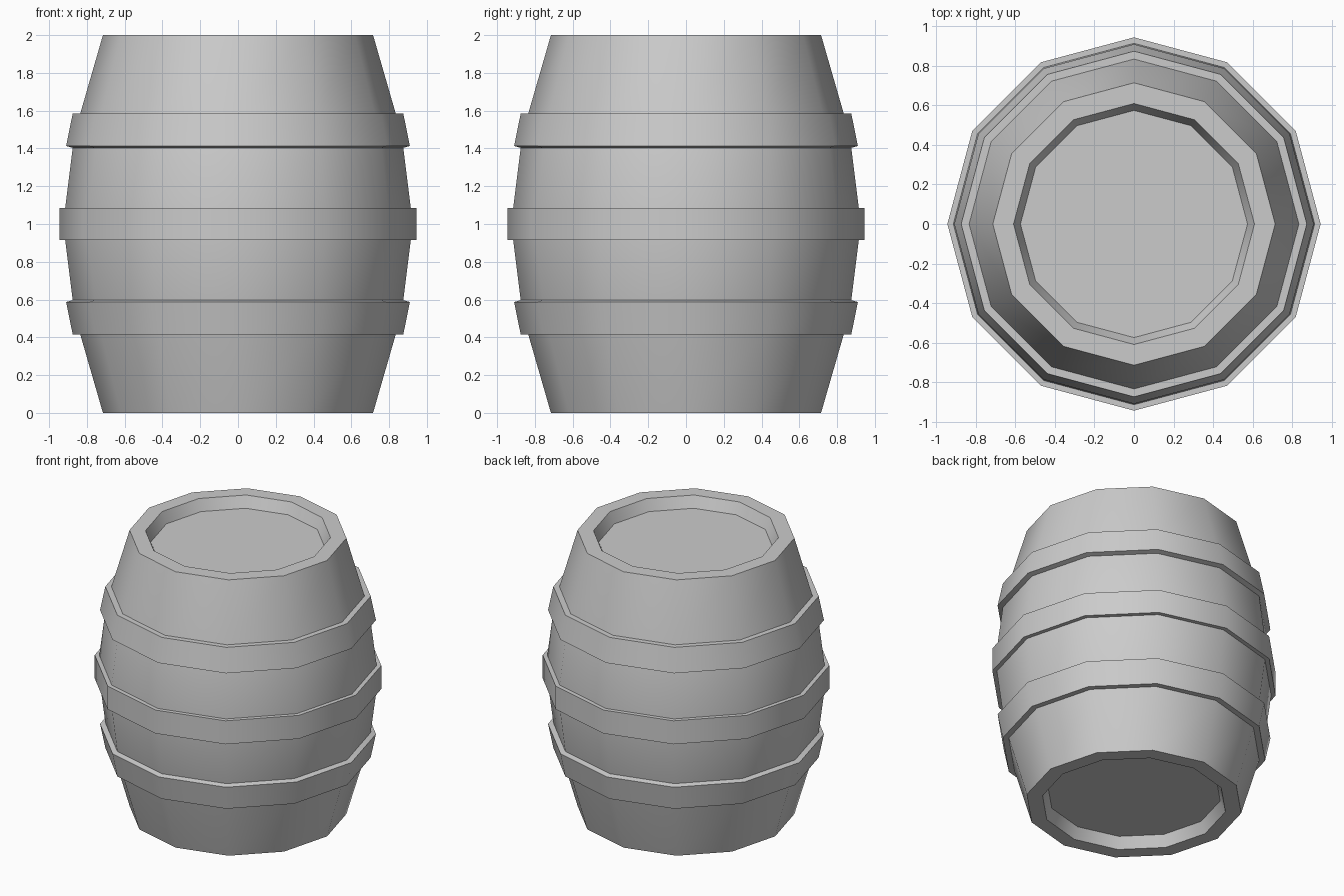
import bpy, bmesh
from math import cos, sin, pi, radians

if "Cube" in bpy.data.objects:
    bpy.data.objects.remove(bpy.data.objects["Cube"])

SIDES = 12


def lathe(name, profile, cap_ends=False):
    """Spin a (radius, z) profile, listed from bottom to top, around z."""
    bm = bmesh.new()
    rings = [[bm.verts.new((r * cos(2 * pi * i / SIDES), r * sin(2 * pi * i / SIDES), z))
              for i in range(SIDES)] for r, z in profile]
    for low, high in zip(rings, rings[1:]):
        for i in range(SIDES):
            j = (i + 1) % SIDES
            bm.faces.new((low[i], low[j], high[j], high[i]))
    if cap_ends:
        bm.faces.new(rings[0][::-1])
        bm.faces.new(rings[-1])
    mesh = bpy.data.meshes.new(name)
    bm.to_mesh(mesh)
    bm.free()
    obj = bpy.data.objects.new(name, mesh)
    bpy.context.collection.objects.link(obj)
    bpy.ops.object.select_all(action='DESELECT')
    obj.select_set(True)
    bpy.context.view_layer.objects.active = obj
    bpy.ops.object.shade_smooth_by_angle(angle=radians(35))
    return obj


def flip(profile):
    """Mirror a profile about mid height (z = 1)."""
    return [(r, 2 - z) for r, z in reversed(profile)]


# Bulging body with a recessed lid at both ends
lower = [(0.575, 0.08), (0.61, 0), (0.715, 0), (0.835, 0.415), (0.875, 0.597), (0.915, 0.915)]
lathe("barrel_body", lower + flip(lower), cap_ends=True)

# Three raised hoops, seated on the body
hoop = [(0.835, 0.415), (0.875, 0.415), (0.91, 0.587), (0.875, 0.597)]
lathe("lower_hoop", hoop)
lathe("middle_hoop", [(0.915, 0.915), (0.945, 0.915), (0.945, 1.085), (0.915, 1.085)])
lathe("upper_hoop", flip(hoop))
